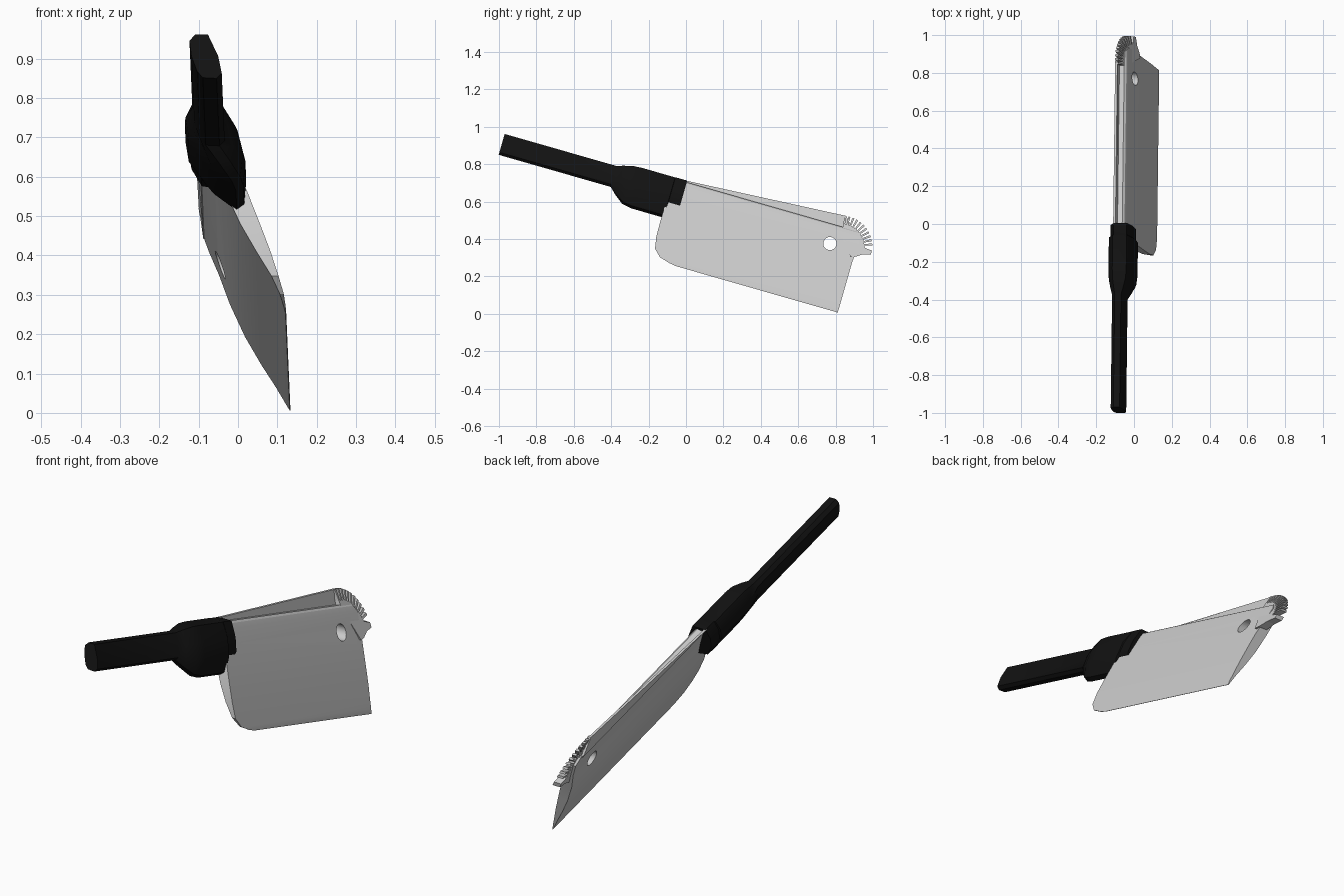
import bpy, bmesh
from math import radians, cos, sin
from mathutils import Matrix

if "Cube" in bpy.data.objects:
    bpy.data.objects.remove(bpy.data.objects["Cube"])

# Local frame: x across, s along the knife, h up towards the spine
TILT = Matrix.Rotation(radians(-16), 4, 'X')
YAW = 0.012


def pt(x, s, h):
    return TILT @ Matrix.Translation((x + YAW * s, s, h)).to_translation()


def loft(name, rings):
    """Closed rings of equal length, skinned and capped."""
    bm = bmesh.new()
    vs = [[bm.verts.new(pt(*p)) for p in ring] for ring in rings]
    n = len(rings[0])
    for a, b in zip(vs, vs[1:]):
        for i in range(n):
            j = (i + 1) % n
            bm.faces.new((a[i], a[j], b[j], b[i]))
    bm.faces.new(vs[0][::-1])
    bm.faces.new(vs[-1])
    bmesh.ops.recalc_face_normals(bm, faces=bm.faces)
    mesh = bpy.data.meshes.new(name)
    bm.to_mesh(mesh)
    bm.free()
    ob = bpy.data.objects.new(name, mesh)
    bpy.context.collection.objects.link(ob)
    return ob


def smooth(ob, angle):
    bpy.ops.object.select_all(action='DESELECT')
    ob.select_set(True)
    bpy.context.view_layer.objects.active = ob
    bpy.ops.object.shade_smooth_by_angle(angle=radians(angle))


# Blade: levels of (h, left x, right x, rear s, front s), edge to spine
levels = [
    (.230, .122, .124, -.12, .778), (.236, .118, .123, -.16, .778),
    (.252, .109, .119, -.217, .778), (.289, .088, .106, -.255, .778),
    (.350, .050, .086, -.266, .778), (.423, .009, .059, -.268, .778),
    (.510, -.030, .026, -.268, .778), (.590, -.058, -.010, -.25, .785),
    (.650, -.083, -.036, -.2, .785), (.670, -.092, -.048, -.2, .765),
    (.677, -.095, -.060, -.2, .755), (.672, -.097, -.085, -.2, .74)]
rings = [[(l, a, h), (r, a, h), (r, b, h), (l, b, h)] for h, l, r, a, b in levels]
# Thin rising fin along the spine
rings.append([(-.108, -.2, .684), (-.096, -.2, .684),
              (-.096, .68, .739), (-.108, .68, .739)])
blade = loft("blade", rings)

# Hanging hole
bpy.ops.mesh.primitive_cylinder_add(vertices=32, radius=.035, depth=.6,
                                    location=pt(-.03, .636, .573),
                                    rotation=(0, radians(90), 0))
cutter = bpy.context.object
cutter.name = "hole_cutter"
cutter.hide_render = True
cutter.hide_viewport = False
mod = blade.modifiers.new("hole", 'BOOLEAN')
mod.operation = 'DIFFERENCE'
mod.solver = 'EXACT'
mod.object = cutter
bpy.context.view_layer.objects.active = blade
bpy.ops.object.modifier_apply(modifier="hole")
bpy.data.objects.remove(cutter)
smooth(blade, 25)

# Toothed nose: comb outline around an arc, ending in a small lip
outline = []
teeth, start, end = 11, 101, 14
step = (start - end) / teeth
for i in range(teeth):
    a0 = start - i * step
    for da, r in ((0, .12), (0.02, .165), (.5, .165), (.52, .122)):
        a = radians(a0 - da * step)
        outline.append((.70 + r * cos(a), .575 + r * sin(a)))
outline += [(.822, .603), (.862, .598), (.863, .578), (.82, .565), (.785, .542),
            (.76, .535), (.72, .60), (.68, .66)]


def nose_x(h, side):
    return -.108 + (.739 - h) * .42 + side * (.016 + (.739 - h) * .15)


nose = loft("toothed_nose", [[(nose_x(h, k), s, h) for s, h in outline] for k in (0, 1)])

# Handle: slim grip section blended into the wide bolster section
grip = [(-.095, .657), (-.109, .64), (-.104, .60), (-.09, .56), (-.075, .543),
        (-.04, .541), (-.027, .555), (-.036, .60), (-.062, .657)]
bolster = [(-.110, .684), (-.130, .64), (-.122, .59), (-.058, .505), (0, .461),
           (.019, .475), (.024, .54), (.004, .62), (-.036, .685)]
collar = [(-.105, .685), (-.122, .64), (-.116, .59), (-.09, .545), (-.03, .535),
          (.005, .535), (.014, .56), (-.002, .62), (-.036, .686)]


def section(a, b, t, s):
    return [(p[0] + (q[0] - p[0]) * t, s, p[1] + (q[1] - p[1]) * t) for p, q in zip(a, b)]


handle = loft("handle", [section(grip, bolster, t, s) for s, t in
                         ((-1.197, 0), (-.575, 0), (-.542, .4), (-.49, .88), (-.44, 1), (-.257, 1))]
              + [section(bolster, collar, 1, s) for s in (-.255, -.19)])
black = bpy.data.materials.new("black_plastic")
black.diffuse_color = (.006, .006, .006, 1)
black.use_nodes = True
black.node_tree.nodes["Principled BSDF"].inputs["Base Color"].default_value = black.diffuse_color
handle.data.materials.append(black)
smooth(handle, 35)
